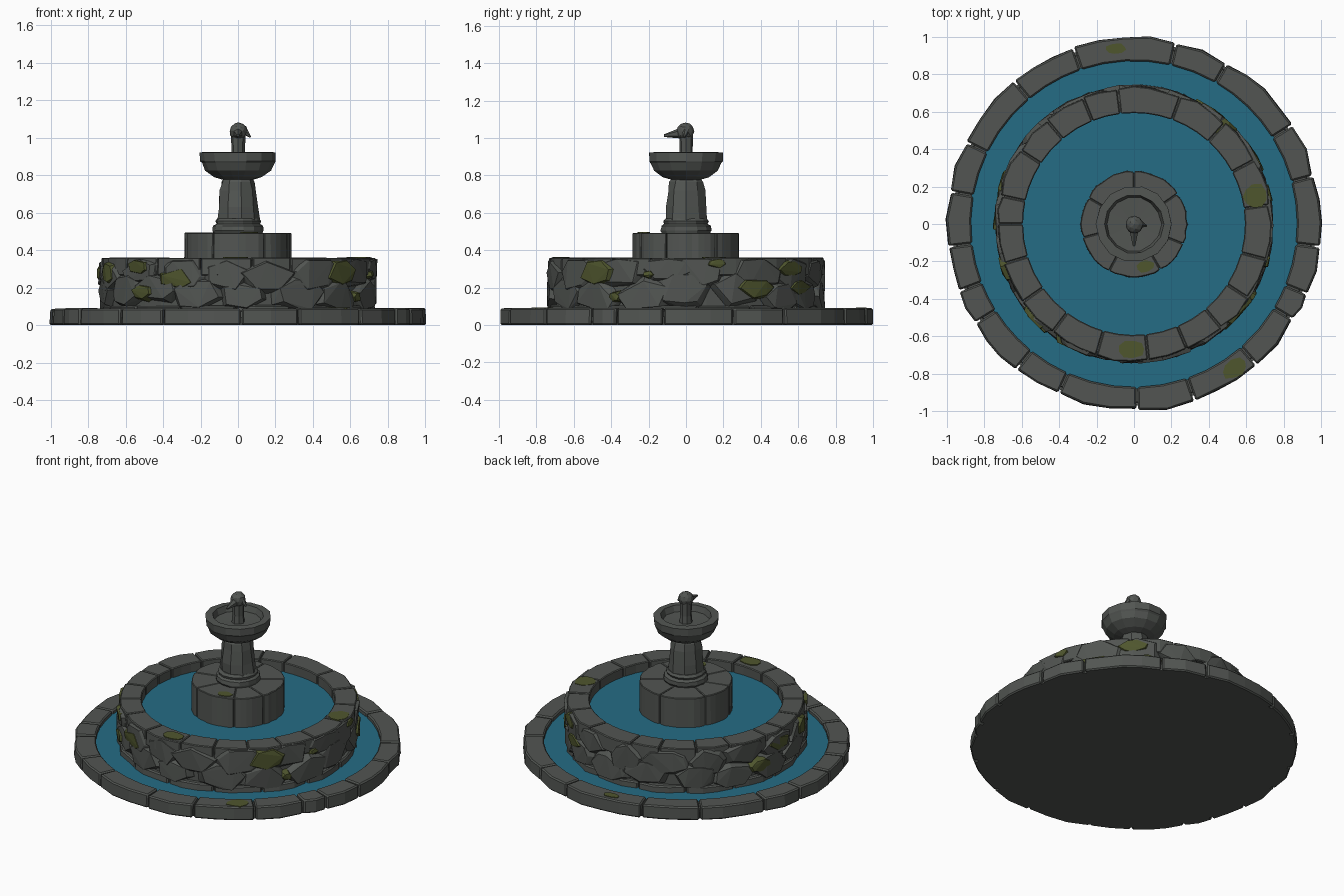
import bpy, bmesh, math, random
from mathutils import Vector

if "Cube" in bpy.data.objects:
    bpy.data.objects.remove(bpy.data.objects["Cube"])

random.seed(7)
J = random.uniform


def material(name, rgb):
    m = bpy.data.materials.new(name)
    m.diffuse_color = (*rgb, 1)
    m.use_nodes = True
    m.node_tree.nodes["Principled BSDF"].inputs["Base Color"].default_value = m.diffuse_color
    return m


STONE = material("grey stone", (0.084, 0.091, 0.084))
MOSS = material("moss green", (0.078, 0.092, 0.027))
WATER = material("water blue", (0.018, 0.15, 0.235))


def polar(deg, r, z):
    a = math.radians(deg)
    return Vector((r * math.cos(a), r * math.sin(a), z))


def finish(bm, name, *mats, bevel=0):
    bmesh.ops.recalc_face_normals(bm, faces=bm.faces)
    me = bpy.data.meshes.new(name)
    bm.to_mesh(me)
    bm.free()
    ob = bpy.data.objects.new(name, me)
    bpy.context.collection.objects.link(ob)
    for m in mats:
        me.materials.append(m)
    if bevel:
        mod = ob.modifiers.new("worn edges", "BEVEL")
        mod.width, mod.segments = bevel, 1
        mod.limit_method, mod.angle_limit = "ANGLE", math.radians(40)
    return ob


def block(bm, a0, a1, r0, r1, z0, z1, rough):
    """Curved stone block between two angles, with a worn outer face."""
    n = max(2, round((a1 - a0) / 7))
    top = z1 - J(0, rough * 0.3)
    rings = []
    for i in range(n + 1):
        a = a0 + (a1 - a0) * i / n
        ro = r1 - J(0, rough) - (rough * 0.5 if i in (0, n) else 0)
        rings.append([bm.verts.new(polar(a, r, z)) for r, z in
                      ((r0, z0), (ro, z0), (ro - J(0, rough * 0.4), top), (r0, top))])
    for p, q in zip(rings, rings[1:]):
        for k in range(4):
            bm.faces.new((p[k], p[(k + 1) % 4], q[(k + 1) % 4], q[k]))
    bm.faces.new(rings[0])
    bm.faces.new(rings[-1])


def block_ring(name, cuts, r0, r1, z0, z1, rough, gap, bevel):
    bm = bmesh.new()
    cuts = sorted(c % 360 for c in cuts)
    half = math.degrees(gap / r1) / 2
    for a, b in zip(cuts, cuts[1:] + [cuts[0] + 360]):
        block(bm, a + half, b - half, r0, r1, z0, z1, rough)
    return finish(bm, name, STONE, bevel=bevel)


def lathe(name, profile, sides, mat=STONE, jitter=0.0, closed=False):
    """Revolve (radius, z) points into a capped solid, or a closed ring."""
    bm = bmesh.new()
    rings = []
    for r, z in profile:
        rings.append([bm.verts.new(polar(360 * i / sides, r + J(-jitter, jitter), z))
                      for i in range(sides)])
    for p, q in zip(rings, rings[1:] + (rings[:1] if closed else [])):
        for i in range(sides):
            k = (i + 1) % sides
            bm.faces.new((p[i], p[k], q[k], q[i]))
    if not closed:
        bm.faces.new(rings[0])
        bm.faces.new(rings[-1])
    return finish(bm, name, mat)


# Ground slab and the fill in the rim joints
lathe("ground_slab", [(0.97, 0), (0.97, 0.045)], 48)
lathe("rim_joint_fill", [(0.88, 0.03), (0.955, 0.03), (0.95, 0.074), (0.88, 0.074)], 48,
      closed=True)

# Outer rim of long low blocks
block_ring("outer_rim_blocks",
           [77, 60, 32, 15, -7, -22, -31, -49, -71, -89, -114, -129, -148, -159,
            -173, 170, 154, 130, 109],
           0.87, 1.008, 0, 0.092, 0.016, 0.01, 0.008)

# Two pools of water
lathe("lower_water", [(0.885, 0.05), (0.885, 0.062)], 48, WATER)
lathe("upper_water", [(0.61, 0.28), (0.61, 0.297)], 40, WATER)

# Upper basin: core, footing ledge, cap blocks
lathe("basin_core", [(0.6, 0.04), (0.7, 0.04), (0.7, 0.3), (0.6, 0.3)], 40, closed=True)
lathe("cap_joint_fill", [(0.6, 0.26), (0.71, 0.26), (0.71, 0.348), (0.6, 0.348)], 40,
      closed=True)
block_ring("basin_footing", range(5, 365, 24), 0.6, 0.745, 0.04, 0.108, 0.02, 0.008, 0.008)
block_ring("basin_cap_blocks",
           [97, 112, 130, 147, 168, 180, 197, 215, 233, 254, 276, 293, 310, 327,
            345, 8, 28, 48, 70],
           0.592, 0.74, 0.265, 0.362, 0.015, 0.007, 0.005)


# Rough facing stones
def facing_stone(bm, ang, z, half_a, half_z, proud=0.0, mossy=False):
    pts = []
    sides = random.choice((5, 6, 7))
    turn = J(0, 360)
    for i in range(sides):
        t = math.radians(turn + 360 * i / sides + J(-14, 14))
        da, dz = half_a * math.cos(t), half_z * math.sin(t)
        for s, r in ((1.12, 0.655), (1.0, 0.705 + proud), (J(0.65, 0.85), J(0.733, 0.747) + proud)):
            zz = min(max(z + dz * s, 0.085), 0.352)
            pts.append(bm.verts.new(polar(ang + da * s, r, zz)))
    hull = bmesh.ops.convex_hull(bm, input=pts)
    loose = [v for v in pts if v.is_valid and not v.link_faces]
    bmesh.ops.delete(bm, geom=loose, context="VERTS")
    for f in hull["geom"]:
        if isinstance(f, bmesh.types.BMFace) and f.is_valid:
            f.material_index = int(mossy)


bm = bmesh.new()
for row_z, offset, count in ((0.17, 0, 17), (0.28, 10, 17)):
    for i in range(count):
        facing_stone(bm, 360 * i / count + offset + J(-4, 4), row_z + J(-0.025, 0.025),
                     J(11, 15), J(0.08, 0.12))
# Mossy stones: angle, height, half width in degrees, half height
for spot in [(-117, 0.245, 10, 0.07), (-137, 0.31, 8, 0.045), (-161, 0.275, 8, 0.07),
             (-134, 0.175, 7, 0.05), (-41, 0.28, 11, 0.08), (50, 0.3, 9, 0.05),
             (31, 0.195, 11, 0.06), (56, 0.2, 9, 0.045), (176, 0.28, 9, 0.06),
             (163, 0.18, 8, 0.055), (13, 0.33, 5, 0.03), (-16, 0.27, 3, 0.025),
             (-31, 0.15, 3, 0.035)]:
    facing_stone(bm, *spot, proud=0.007, mossy=True)
finish(bm, "basin_facing_stones", STONE, MOSS)

# Pedestal drum
lathe("pedestal_core", [(0.272, 0.27), (0.272, 0.486)], 24)
block_ring("pedestal_blocks", [90, 35, -22, -60, -118, -165, 150], 0.04, 0.288,
           0.27, 0.494, 0.007, 0.003, 0.004)

# Column with a stepped foot
lathe("column_foot", [(0.128, 0.485), (0.138, 0.505), (0.134, 0.53), (0.118, 0.54),
                      (0.124, 0.555), (0.11, 0.57)], 14, jitter=0.004)
lathe("column_shaft", [(0.112, 0.56), (0.108, 0.63), (0.1, 0.72), (0.092, 0.765),
                       (0.075, 0.79)], 9, jitter=0.007)

# Bowl
lathe("bowl", [(0.075, 0.775), (0.125, 0.79), (0.175, 0.825), (0.193, 0.865), (0.2, 0.875),
               (0.203, 0.922), (0.158, 0.925), (0.145, 0.885), (0.02, 0.88)],
      14, jitter=0.003)

# Spout: neck, head, beak and side tuft
lathe("spout_neck", [(0.042, 0.87), (0.036, 0.93), (0.038, 1.02)], 8, jitter=0.002)
bm = bmesh.new()
bmesh.ops.create_icosphere(bm, subdivisions=2, radius=0.048)
for v in bm.verts:
    v.co = v.co * J(0.95, 1.04) + Vector((0.002, -0.004, 1.035))
finish(bm, "spout_head", STONE)


def spike(name, base, tip, r0, r1):
    bm = bmesh.new()
    bmesh.ops.create_cone(bm, cap_ends=True, segments=6, radius1=r0, radius2=r1,
                          depth=(tip - base).length)
    rot = (tip - base).to_track_quat("Z", "Y")
    for v in bm.verts:
        v.co = rot @ v.co + (base + tip) / 2
    finish(bm, name, STONE)


spike("spout_beak", Vector((0, -0.03, 1.025)), Vector((0, -0.118, 1.012)), 0.028, 0.007)
spike("side_tuft", Vector((0.03, 0, 1.04)), Vector((0.066, -0.01, 1.004)), 0.022, 0.005)


# Thin moss patches lying on the stone tops
def moss_patch(name, ang, r, z, half_a, half_r):
    bm = bmesh.new()
    loop = []
    for i in range(9):
        t = math.tau * i / 9
        k = J(0.85, 1.1)
        loop.append(bm.verts.new(polar(ang + half_a * k * math.cos(t),
                                       r + half_r * k * math.sin(t), z - 0.006)))
    face = bm.faces.new(loop)
    up = bmesh.ops.extrude_face_region(bm, geom=[face])["geom"]
    bmesh.ops.translate(bm, vec=(0, 0, 0.008),
                        verts=[v for v in up if isinstance(v, bmesh.types.BMVert)])
    finish(bm, name, MOSS)


for i, spot in enumerate([(13, 0.665, 0.362, 5.5, 0.068), (-91, 0.67, 0.362, 6.5, 0.052),
                          (96, 0.94, 0.092, 3.6, 0.028), (-55, 0.94, 0.092, 4.5, 0.05),
                          (-75, 0.235, 0.494, 12, 0.032)]):
    moss_patch(f"moss_patch_{i + 1}", *spot)
